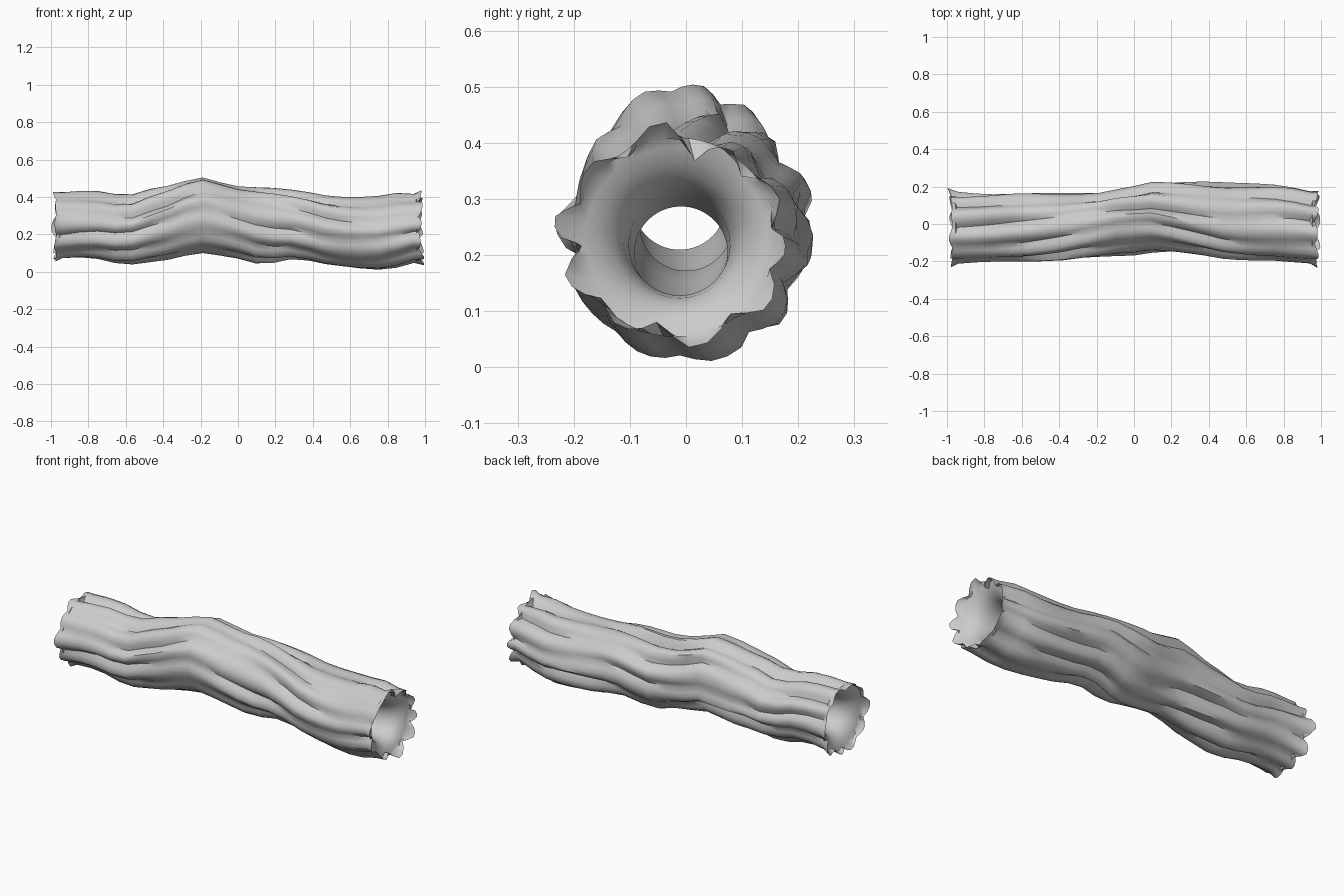
import bpy, bmesh, math, random

if "Cube" in bpy.data.objects:
    bpy.data.objects.remove(bpy.data.objects["Cube"])

random.seed(11)
RIDGES, PER = 10, 5
N = RIDGES * PER

# Silhouette stations along the log: x, top z, bottom z, back y, front y
STATIONS = [
    (-0.95, .435, .060, .172, -.215), (-0.80, .438, .070, .165, -.210),
    (-0.60, .405, .040, .172, -.208), (-0.40, .462, .060, .170, -.198),
    (-0.20, .514, .092, .174, -.184), (0.00, .458, .065, .204, -.170),
    (0.12, .448, .040, .230, -.152), (0.30, .440, .072, .230, -.158),
    (0.55, .412, .018, .218, -.192), (0.72, .406, .000, .218, -.202),
    (0.88, .422, .022, .202, -.214), (0.95, .412, .052, .182, -.218)]


def station(x):
    x = max(-0.95, min(0.95, x))
    for a, b in zip(STATIONS, STATIONS[1:]):
        if x <= b[0]:
            t = (x - a[0]) / (b[0] - a[0])
            t = t * .4 + .6 * t * t * (3 - 2 * t)
            return [p + (q - p) * t for p, q in zip(a[1:], b[1:])]
    return STATIONS[-1][1:]


# Each bark ridge gets its own groove depth, drift and jagged end tips
depth = [random.uniform(.014, .034) for _ in range(RIDGES)]
phase = [random.uniform(0, 6.28) for _ in range(RIDGES)]
tip = {s: [random.uniform(.003, .03) for _ in range(RIDGES)] for s in (-1, 1)}
spike = {s: [random.uniform(-.004, .024) for _ in range(RIDGES)] for s in (-1, 1)}


def twist(x):
    return .22 - .36 * math.exp(-((x + .03) / .34) ** 2) + .05 * math.sin(4 * x)


def bark_ring(x, end=0):
    top, bot, back, front = station(x)
    cy, cz = (back + front) / 2, (top + bot) / 2
    ry, rz = (back - front) / 2, (top - bot) / 2
    ring = []
    for i in range(N):
        k, j = divmod(i, PER)
        f = j / PER
        bump = (0, .5, 1, .95, .6)[j]
        # grooves wander sideways, blending between neighbouring ridges
        p, q = phase[k], phase[(k + 1) % RIDGES]
        drift = (1 - f) * math.sin(4.5 * x + p) + f * math.sin(4.5 * x + q)
        a = 2 * math.pi * i / N + twist(x) + .085 * drift
        dk = depth[k] * (1 - f) + depth[(k + 1) % RIDGES] * f
        d = -dk * (1 - bump) * (1 + .3 * math.sin(7 * x + p)) \
            + .006 * bump * (math.sin(8 * x + p) - .3)
        px = x
        if end:
            px += end * tip[end][k] * bump
            d += spike[end][k] * bump
        ring.append((px, cy + (ry + d) * math.cos(a), cz + (rz + d) * math.sin(a)))
    return ring


def round_ring(x, r):
    top, bot, back, front = station(x)
    cy, cz = (back + front) / 2, (top + bot) / 2
    share = min(1, max(0, (r - .08) / .08))      # tunnel runs straighter than the bark
    cy = cy * (.3 + .7 * share) - .012 * (1 - share)
    return [(x, cy + r * math.cos(2 * math.pi * i / N + twist(x)),
             cz + r * math.sin(2 * math.pi * i / N + twist(x))) for i in range(N)]


# Rounded lip falling into the tunnel at each end: distance from middle, radius
LIP = [(.955, .178), (.948, .16), (.936, .138), (.915, .115), (.885, .099), (.84, .09)]

rings = [bark_ring(-.972, -1)]
rings += [bark_ring(-.94 + 1.88 * i / 20) for i in range(21)]
rings += [bark_ring(.966, 1)]
rings += [round_ring(x, r) for x, r in LIP]
rings += [round_ring(.7 - 1.4 * i / 10, .083) for i in range(11)]
rings += [round_ring(-x, r) for x, r in reversed(LIP)]

# Hollow log: rings joined around the outside, through the tunnel and back
bm = bmesh.new()
grid = [[bm.verts.new(p) for p in ring] for ring in rings]
for j, ring in enumerate(grid):
    nxt = grid[(j + 1) % len(grid)]
    for i in range(N):
        k = (i + 1) % N
        bm.faces.new((ring[i], ring[k], nxt[k], nxt[i]))
bmesh.ops.recalc_face_normals(bm, faces=bm.faces)
mesh = bpy.data.meshes.new("hollow_log")
bm.to_mesh(mesh)
bm.free()
log = bpy.data.objects.new("hollow_log", mesh)
bpy.context.collection.objects.link(log)
bpy.context.view_layer.objects.active = log
log.select_set(True)
bpy.ops.object.shade_smooth_by_angle(angle=math.radians(50))
